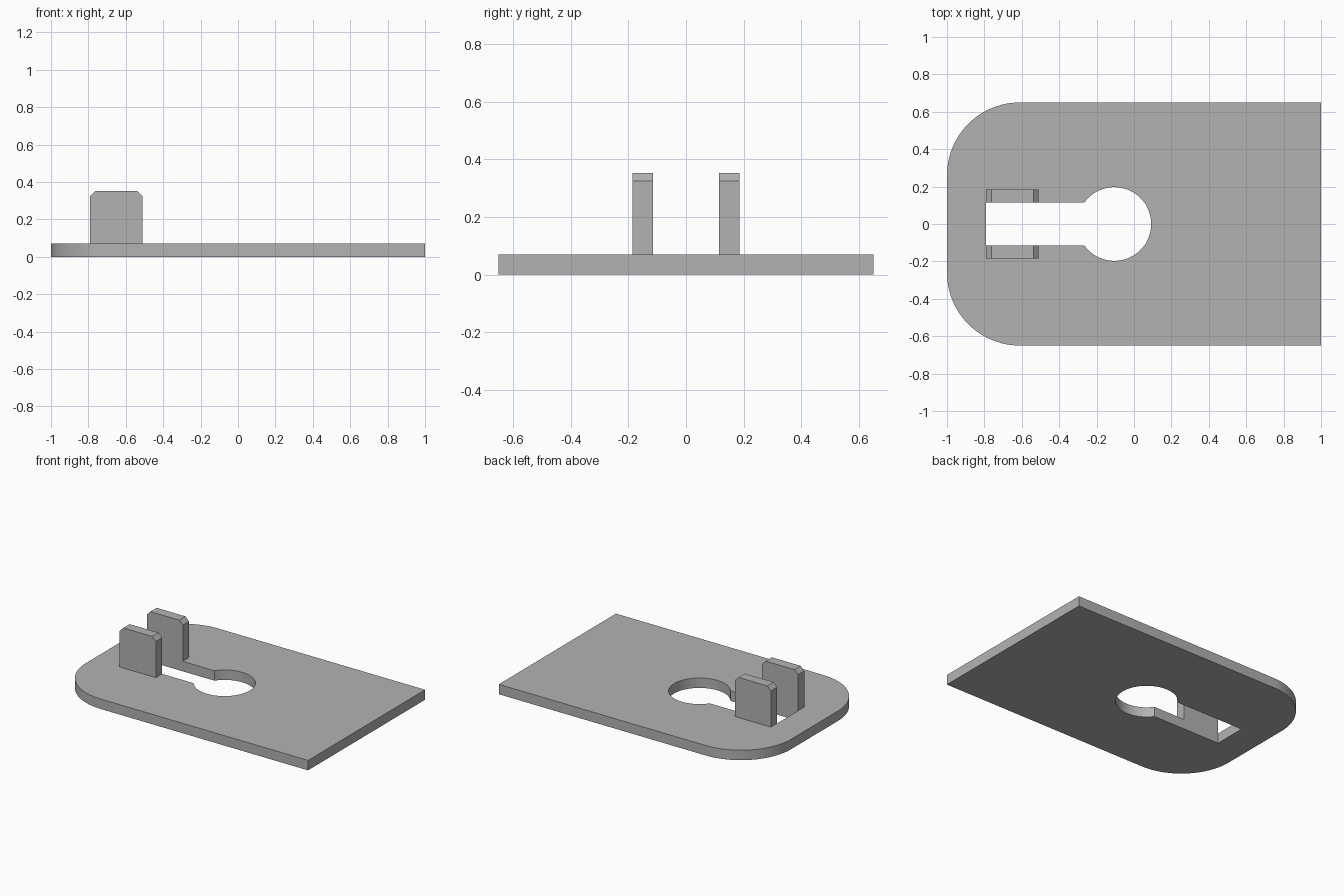
import bpy, bmesh
from math import asin, cos, sin, pi
from mathutils import Vector

cube = bpy.data.objects.get("Cube")
if cube:
    bpy.data.objects.remove(cube, do_unlink=True)

# One plain grey metal
GREY = (0.45, 0.45, 0.45, 1)
grey = bpy.data.materials.new("grey metal")
grey.use_nodes = True
grey.diffuse_color = GREY
grey.node_tree.nodes["Principled BSDF"].inputs["Base Color"].default_value = GREY

THICK = 0.07
HALF_W = 0.65
CORNER = 0.39
SLOT_END, SLOT_HALF = -0.79, 0.115
HOLE_X, HOLE_R = -0.105, 0.197


def arc(cx, cy, r, start, end, steps):
    """Points along an arc, both ends included."""
    angles = [start + (end - start) * i / steps for i in range(steps + 1)]
    return [(cx + r * cos(a), cy + r * sin(a)) for a in angles]


def extruded(name, loops, place, depth):
    """Solid from flat outlines (the first outer, the rest holes)."""
    bm = bmesh.new()
    edges = []
    for loop in loops:
        verts = [bm.verts.new(place(*p)) for p in loop]
        edges += [bm.edges.new((v, verts[i - 1])) for i, v in enumerate(verts)]
    bmesh.ops.triangle_fill(bm, edges=edges, use_beauty=True)
    result = bmesh.ops.extrude_face_region(bm, geom=bm.faces[:], use_keep_orig=True)
    moved = [g for g in result["geom"] if isinstance(g, bmesh.types.BMVert)]
    bmesh.ops.translate(bm, verts=moved, vec=Vector(depth))
    bmesh.ops.recalc_face_normals(bm, faces=bm.faces[:])
    bmesh.ops.dissolve_limit(bm, angle_limit=0.001, verts=bm.verts[:], edges=bm.edges[:])
    mesh = bpy.data.meshes.new(name)
    bm.to_mesh(mesh)
    bm.free()
    mesh.materials.append(grey)
    obj = bpy.data.objects.new(name, mesh)
    bpy.context.collection.objects.link(obj)
    bpy.ops.object.select_all(action="DESELECT")
    obj.select_set(True)
    bpy.context.view_layer.objects.active = obj
    bpy.ops.object.shade_smooth_by_angle(angle=pi / 6)
    return obj


# Base plate with two rounded corners and a keyhole opening
cx, cy = CORNER - 1, HALF_W - CORNER
outline = [(1, -HALF_W), (1, HALF_W)]
outline += arc(cx, cy, CORNER, pi / 2, pi, 24)
outline += arc(cx, -cy, CORNER, pi, 1.5 * pi, 24)
meet = pi - asin(SLOT_HALF / HOLE_R)
keyhole = [(SLOT_END, SLOT_HALF), (SLOT_END, -SLOT_HALF)]
keyhole += arc(HOLE_X, 0, HOLE_R, -meet, meet, 56)
extruded("base_plate", [outline, keyhole], lambda x, y: (x, y, 0), (0, 0, THICK))

# Upright tabs with chamfered top corners, flush with the slot walls
x0, x1, top, cut = SLOT_END, -0.51, 0.352, 0.028
profile = [(x0, THICK), (x1, THICK), (x1, top - cut), (x1 - cut, top),
           (x0 + cut, top), (x0, top - cut)]
for name, side in (("left_tab", -1), ("right_tab", 1)):
    extruded(name, [profile], lambda x, z: (x, side * SLOT_HALF, z), (0, side * 0.07, 0))
